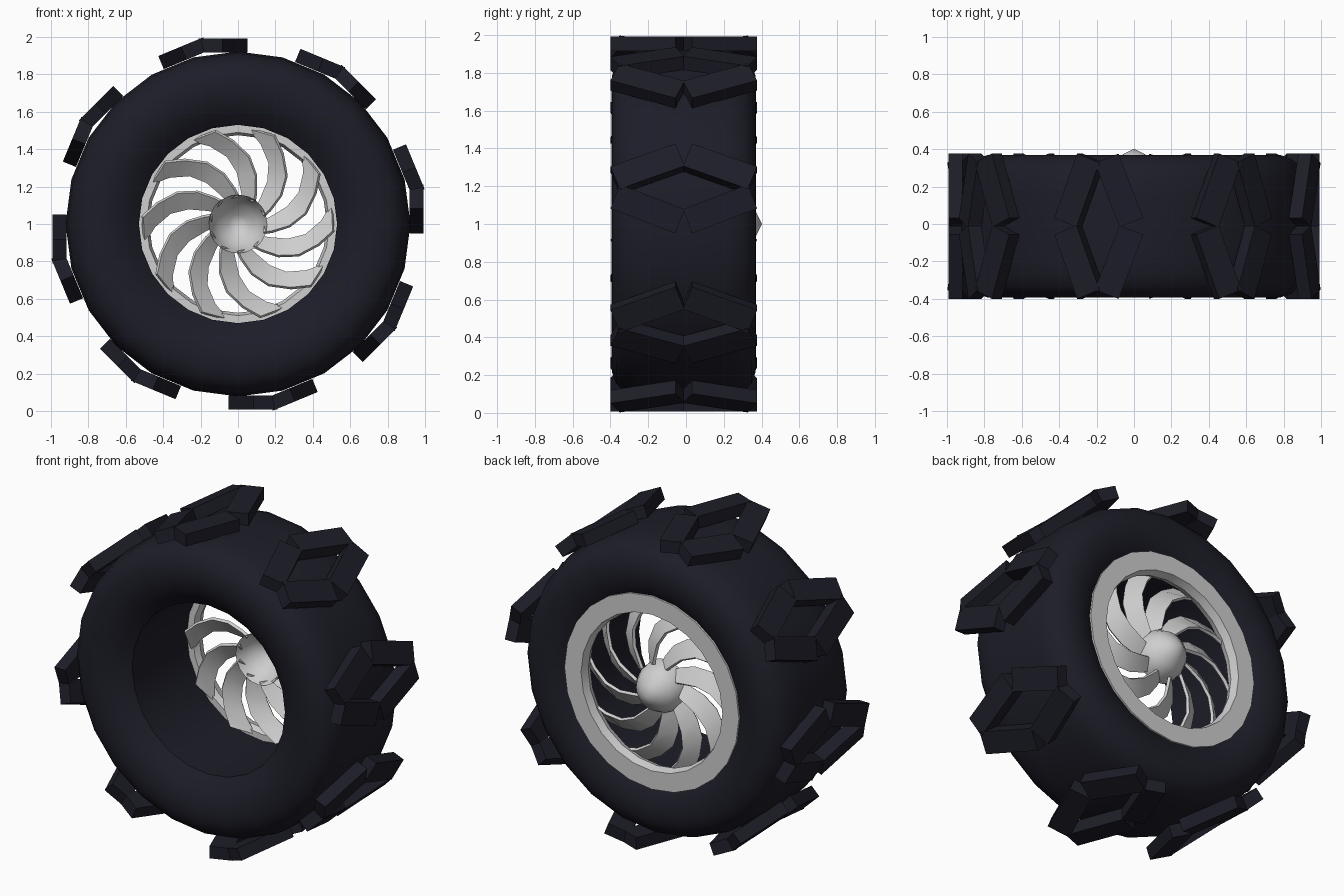
import bpy, bmesh, math
from mathutils import Matrix, Vector

cube = bpy.data.objects.get("Cube")
if cube:
    bpy.data.objects.remove(cube, do_unlink=True)

AXLE_Z = 1.0      # wheel centre height
MID_Y = -0.012    # centre plane of the tyre


def material(name, rgb, rough):
    m = bpy.data.materials.new(name)
    m.use_nodes = True
    m.diffuse_color = (*rgb, 1)
    bsdf = m.node_tree.nodes["Principled BSDF"]
    bsdf.inputs["Base Color"].default_value = (*rgb, 1)
    bsdf.inputs["Roughness"].default_value = rough
    return m


rubber = material("dark rubber", (0.012, 0.012, 0.021), 0.8)
silver = material("silver metal", (0.62, 0.62, 0.62), 0.5)


def finish(name, bm, mat, smooth=None):
    """Turn a bmesh into an object standing at the axle height."""
    bmesh.ops.remove_doubles(bm, verts=bm.verts, dist=1e-5)
    bmesh.ops.recalc_face_normals(bm, faces=bm.faces)
    mesh = bpy.data.meshes.new(name)
    bm.to_mesh(mesh)
    bm.free()
    mesh.materials.append(mat)
    obj = bpy.data.objects.new(name, mesh)
    obj.location.z = AXLE_Z
    bpy.context.collection.objects.link(obj)
    if smooth:
        bpy.ops.object.select_all(action='DESELECT')
        obj.select_set(True)
        bpy.context.view_layer.objects.active = obj
        bpy.ops.object.shade_smooth_by_angle(angle=math.radians(smooth))


def polar(r, deg, y):
    a = math.radians(deg)
    return Vector((r * math.cos(a), y, r * math.sin(a)))


def lathe(name, profile, sides, mat, smooth):
    """Spin a closed (radius, y) profile around the axle."""
    bm = bmesh.new()
    rings = [[bm.verts.new(polar(r, 360 * i / sides, y)) for r, y in profile]
             for i in range(sides)]
    n = len(profile)
    for i in range(sides):
        a, b = rings[i], rings[(i + 1) % sides]
        for j in range(n):
            k = (j + 1) % n
            if profile[j][0] + profile[k][0] > 0:
                bm.faces.new((a[j], a[k], b[k], b[j]))
    bmesh.ops.dissolve_degenerate(bm, dist=1e-5, edges=bm.edges)
    finish(name, bm, mat, smooth)


# Tyre: symmetrical carcass, bulging walls, full shoulders and an open bore
half = [(0.53, 0.28), (0.595, 0.335), (0.655, 0.367), (0.72, 0.382), (0.785, 0.38),
        (0.845, 0.358), (0.887, 0.315), (0.912, 0.25), (0.922, 0.15)]
tyre_profile = [(r, MID_Y + y) for r, y in half]
tyre_profile += [(r, MID_Y - y) for r, y in reversed(half)]
lathe("tyre", tyre_profile, 24, rubber, 40)

# Rim: wide flange on the back with a flat ring facing the bore
lathe("rim", [(0.49, 0.34), (0.605, 0.34), (0.605, 0.318), (0.54, 0.3),
              (0.54, 0.25), (0.49, 0.25), (0.475, 0.29)], 24, silver, 30)

# Hub: thin hollow pointed cap, open towards the front
cap = [(0, 0.403), (0.06, 0.372), (0.115, 0.33), (0.148, 0.27), (0.157, 0.2)]
inside = [(max(r - 0.01, 0), y - 0.013) for r, y in reversed(cap[:-1])]
lathe("hub", cap + inside, 20, silver, 50)

# Spokes: ten swept, pitched blades (radius, sweep, half width angle, y)
sections = [(0.15, -44, 13, 0.255), (0.19, -38, 12.5, 0.255), (0.28, -29, 10.5, 0.255),
            (0.37, -19, 9, 0.25), (0.45, -7, 8, 0.245), (0.517, 3, 7.8, 0.24)]
PITCH = 0.032
bm = bmesh.new()
for s in range(10):
    rows = []
    for r, sweep, width, y in sections:
        rows.append([bm.verts.new(polar(r, 36 * s + sweep + e * width, y + e * PITCH))
                     for e in (-1, 1)])
    for p, q in zip(rows, rows[1:]):
        bm.faces.new((p[0], p[1], q[1], q[0]))
bmesh.ops.recalc_face_normals(bm, faces=bm.faces)
bmesh.ops.solidify(bm, geom=bm.faces[:], thickness=0.018)
finish("spokes", bm, silver, 40)

# Tread: eight diamond groups, each of four slanted blocks
SLANT = math.radians(21)
block = (Matrix.Translation((-0.08, 0.192, 0.955))
         @ Matrix.Rotation(SLANT, 4, 'Z')
         @ Matrix.Diagonal((0.137, 0.368, 0.076, 1)))
lean = Matrix.Rotation(math.radians(-11.25), 4, 'Y')
to_mid = Matrix.Translation((0, MID_Y, 0))
bm = bmesh.new()
for g in range(8):
    turn = Matrix.Rotation(math.radians(45 * g), 4, 'Y')
    for mirror_y in (1, -1):
        for mirror_x in (1, -1):
            flip_x = lean @ Matrix.Diagonal((mirror_x, 1, 1, 1)) @ lean.inverted()
            flip_y = Matrix.Diagonal((1, mirror_y, 1, 1))
            bmesh.ops.create_cube(bm, size=1,
                                  matrix=turn @ to_mid @ flip_x @ flip_y @ block)
finish("tread_blocks", bm, rubber)
